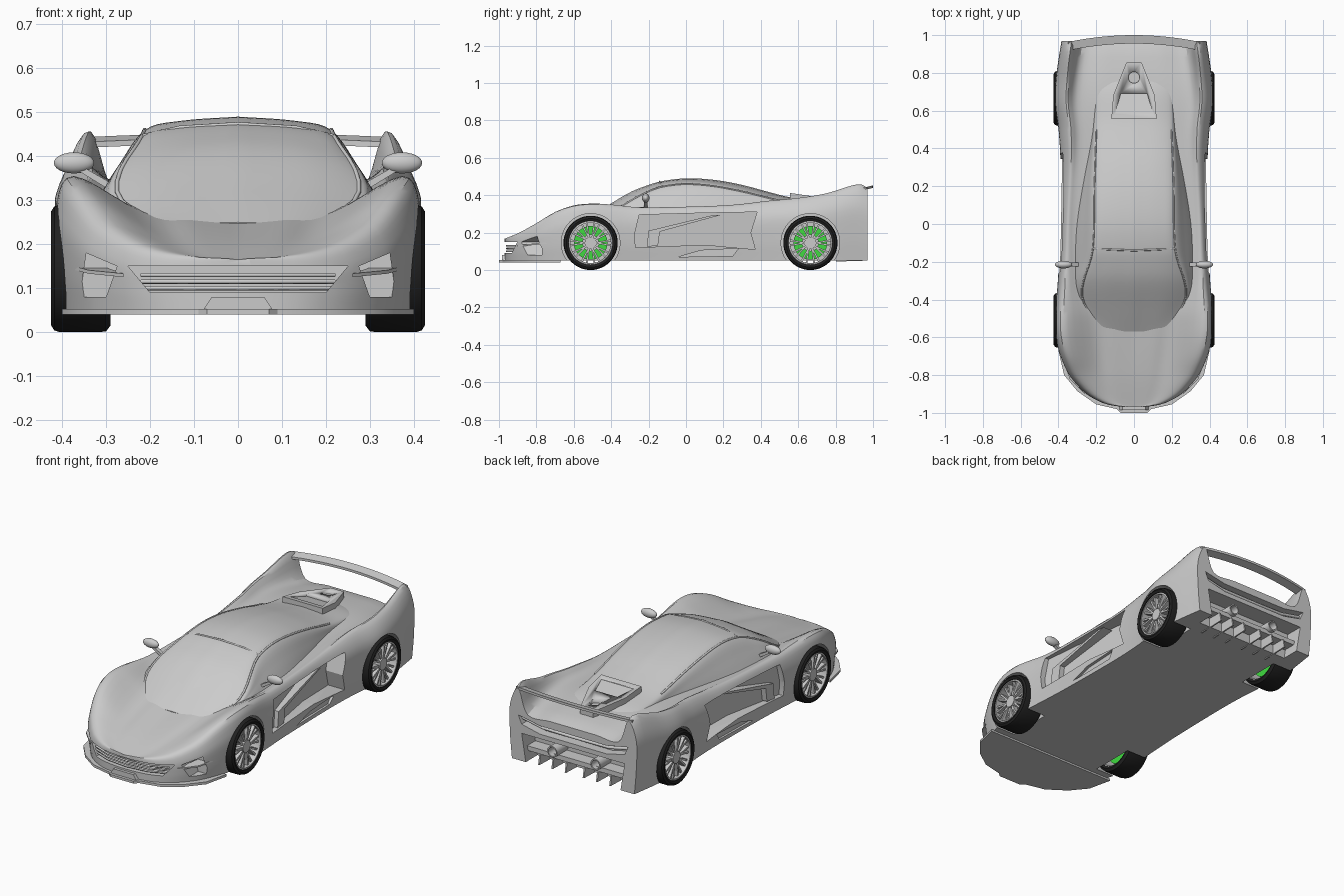
import bpy, bmesh
from math import sin, cos, pi, radians

if "Cube" in bpy.data.objects:
    bpy.data.objects.remove(bpy.data.objects["Cube"])

# ---------- helpers ----------
def interp(keys, t):
    if t <= keys[0][0]: return keys[0][1]
    if t >= keys[-1][0]: return keys[-1][1]
    i = max(k for k in range(len(keys) - 1) if keys[k][0] <= t)
    def slope(j):
        a, b = keys[max(j - 1, 0)], keys[min(j + 1, len(keys) - 1)]
        return (b[1] - a[1]) / (b[0] - a[0])
    (t0, p0), (t1, p1) = keys[i], keys[i + 1]
    h = t1 - t0
    s = (t - t0) / h
    return ((2*s**3 - 3*s**2 + 1)*p0 + (s**3 - 2*s**2 + s)*h*slope(i)
            + (3*s**2 - 2*s**3)*p1 + (s**3 - s**2)*h*slope(i + 1))

def make(name, parts, mirror=False, mat=None):
    bm = bmesh.new()
    for verts, faces in parts:
        for sx in ((1, -1) if mirror else (1,)):
            vs = [bm.verts.new((x * sx, y, z)) for x, y, z in verts]
            for f in faces: bm.faces.new([vs[i] for i in f])
    bmesh.ops.recalc_face_normals(bm, faces=bm.faces)
    me = bpy.data.meshes.new(name)
    bm.to_mesh(me); bm.free()
    ob = bpy.data.objects.new(name, me)
    bpy.context.collection.objects.link(ob)
    if mat: me.materials.append(mat)
    activate(ob)
    bpy.ops.object.shade_smooth_by_angle(angle=radians(32))
    return ob

def activate(ob):
    bpy.ops.object.select_all(action='DESELECT')
    ob.select_set(True)
    bpy.context.view_layer.objects.active = ob

def prism(pts, axis, lo, hi):
    val = lambda f, p: f(*p) if callable(f) else f
    put = {'x': lambda p, d: (d, p[0], p[1]), 'y': lambda p, d: (p[0], d, p[1]),
           'z': lambda p, d: (p[0], p[1], d)}[axis]
    n = len(pts)
    v = [put(p, val(lo, p)) for p in pts] + [put(p, val(hi, p)) for p in pts]
    return v, [list(range(n)), list(range(n, 2*n))] + [[i, (i+1) % n, (i+1) % n + n, i + n] for i in range(n)]

def lathe(profile, yc, zc, n=48):
    # closed profile of (x, radius) turned about the wheel axle
    m = len(profile)
    v = [(x, yc + r*cos(2*pi*k/n), zc + r*sin(2*pi*k/n)) for k in range(n) for x, r in profile]
    return v, [[k*m + j, k*m + (j+1) % m, (k+1) % n*m + (j+1) % m, (k+1) % n*m + j]
               for k in range(n) for j in range(m)]

def disc(y, z, r, n=40):
    return [(y + r*cos(2*pi*k/n), z + r*sin(2*pi*k/n)) for k in range(n)]

def loft(section, ys, sub=5):
    rings = []
    for y in ys:
        c = section(y)
        t = [i / sub for i in range((len(c) - 1)*sub + 1)]
        half = [(interp(list(enumerate(p[0] for p in c)), s), interp(list(enumerate(p[1] for p in c)), s)) for s in t]
        rings.append([(x, y, z) for x, z in half] + [(-x, y, z) for x, z in half[:0:-1]])
    m = len(rings[0])
    f = [[a*m + j, a*m + (j+1) % m, (a+1)*m + (j+1) % m, (a+1)*m + j] for a in range(len(ys)-1) for j in range(m)]
    f += [list(range(m)), list(range((len(ys)-1)*m, len(ys)*m))]
    return [v for r in rings for v in r], f

def cut(ob, name, parts, mirror=False):
    c = make(name, parts, mirror)
    c.hide_render = True
    mod = ob.modifiers.new(name, 'BOOLEAN')
    mod.operation, mod.object, mod.solver = 'DIFFERENCE', c, 'EXACT'
    activate(ob)
    bpy.ops.object.modifier_apply(modifier=mod.name)
    bpy.data.objects.remove(c)

def tube(name, paths, r):
    cu = bpy.data.curves.new(name, 'CURVE')
    cu.dimensions, cu.bevel_depth, cu.bevel_resolution, cu.use_fill_caps = '3D', r, 2, True
    for p in paths:
        s = cu.splines.new('POLY')
        s.points.add(len(p) - 1)
        for q, co in zip(s.points, p): q.co = (*co, 1)
    ob = bpy.data.objects.new(name, cu)
    bpy.context.collection.objects.link(ob)

def colour(name, rgb):
    m = bpy.data.materials.new(name)
    m.diffuse_color = (*rgb, 1)
    m.use_nodes = True
    m.node_tree.nodes["Principled BSDF"].inputs["Base Color"].default_value = m.diffuse_color
    return m

black, green = colour('rubber', (.015, .015, .015)), colour('brake_green', (.05, .7, .05))
WHEELS = ((-.51, .145), (.665, .145))

# ---------- main body shell ----------
W = [(-.97, .03), (-.965, .09), (-.95, .16), (-.9, .25), (-.85, .3), (-.8, .34), (-.7, .385), (-.6, .41), (-.5, .415),
     (-.3, .4), (-.1, .39), (.3, .385), (.5, .395), (.65, .415), (.8, .405), (.97, .38)]
RIDGE = [(-.97, .165), (-.9, .195), (-.8, .25), (-.7, .31), (-.6, .345), (-.5, .355), (-.4, .35), (-.25, .335),
         (0, .335), (.25, .345), (.45, .37), (.6, .385), (.75, .41), (.9, .455), (.95, .455), (.97, .44)]
CENTRE = [(-.97, .165), (-.8, .205), (-.55, .25), (-.3, .29), (0, .3), (.5, .345), (.7, .35), (.9, .33), (.97, .31)]
INNER = [(-.97, .166), (-.8, .208), (-.55, .262), (-.3, .305), (0, .325), (.5, .345), (.7, .345), (.9, .325), (.97, .31)]
INNER_X = [(-.97, .5), (-.5, .52), (-.3, .7), (0, .78), (.5, .72), (.97, .72)]
RIDGE_X = [(-.97, .88), (-.5, .9), (0, .92), (.5, .87), (.97, .87)]

def body_section(y):
    w, zf, zc, zi = (interp(k, y) for k in (W, RIDGE, CENTRE, INNER))
    xi, xf = w*interp(INNER_X, y), w*interp(RIDGE_X, y)
    return [(0, zc), (xi*.5, (zc + zi)/2), (xi, zi), (xf, zf), (w, .05 + .75*(zf - .05)),
            (w, .05 + .35*(zf - .05)), (w*.97, .05)]

ys = [-.97, -.967, -.963, -.957, -.947, -.935, -.92] + [-.9 + 1.87*i/64 for i in range(65)]
body = make('body_shell', [loft(body_section, ys)])
cut(body, 'arch_cut', [prism(disc(y, z, .157), 'x', .28, .5) for y, z in WHEELS], True)
cut(body, 'side_intake_cut', [prism([(-.27, .12), (-.275, .19), (-.25, .295), (.1, .305), (.38, .31), (.345, .2), (.37, .11), (.1, .135)],
    'x', lambda y, z: .372 - .09*(y + .28)/.66, .5)], True)
cut(body, 'sill_slot_cut', [prism([(-.04, .07), (.08, .105), (.28, .115), (.25, .075)], 'x', .365, .5)], True)
cut(body, 'mouth_cut', [prism([(-.25, .15), (.25, .15), (.2, .09), (-.2, .09)], 'y', -1.1, -.87)])
cut(body, 'corner_intake_cut', [prism([(.275, .15), (.345, .18), (.36, .08), (.3, .08)], 'y', -1.1, -.77)], True)
cut(body, 'rear_recess_cut', [prism([(-.31, .2), (.31, .2), (.28, .02), (-.28, .02)], 'y', .87, 1.1)])
cut(body, 'rear_slot_cut', [prism([(-.33, .295), (-.2, .27), (.2, .27), (.33, .295), (.31, .25), (.2, .225), (-.2, .225), (-.31, .25)], 'y', .92, 1.1)])
activate(body)
bpy.ops.object.shade_smooth_by_angle(angle=radians(32))

# ---------- cabin ----------
ROOF = [(-.57, .25), (-.45, .325), (-.3, .415), (-.2, .455), (-.13, .475), (0, .49), (.15, .482), (.3, .455),
        (.45, .415), (.55, .39), (.7, .365), (.8, .335)]
ROOF_X = [(-.57, .17), (-.38, .275), (-.14, .22), (.2, .21), (.5, .2), (.8, .19)]
DROP = [(-.57, .01), (-.38, .05), (-.14, .03), (.3, .035), (.8, .02)]
BELT_X = [(-.57, .18), (-.38, .3), (-.2, .32), (0, .315), (.25, .275), (.5, .225), (.8, .2)]
BELT_Z = [(-.57, .22), (-.38, .29), (0, .3), (.8, .3)]

def cabin_section(y):
    z, xr, d, xb, zb = (interp(k, y) for k in (ROOF, ROOF_X, DROP, BELT_X, BELT_Z))
    return [(0, z), (xr*.6, z - .3*d), (xr, z - d), ((xr + xb)/2 + .006, (z - d + zb)/2), (xb, zb)]

make('cabin', [loft(cabin_section, [-.57 + 1.37*i/48 for i in range(49)])])

def rail(y, k, s):
    x, z = cabin_section(y)[k]
    return (s*x, y, z)
tube('window_frame', [[rail(-.5 + i*.04, 2, s) for i in range(26)] for s in (1, -1)]
     + [[rail(-.13, 2, -1), rail(-.135, 1, -1), rail(-.14, 0, 1), rail(-.135, 1, 1), rail(-.13, 2, 1)]], .005)

# ---------- engine deck scoop ----------
deck = lambda x, y: .413 - .15*(y - .55)
scoop = make('engine_scoop', [prism([(-.12, .555), (.12, .555), (.11, .68), (.04, .855), (-.04, .855), (-.11, .68)], 'z', .32, deck)])
cut(scoop, 'scoop_cut', [prism([(-.1, .585), (.1, .585), (.07, .69), (-.07, .69)], 'z', lambda x, y: deck(x, y) - .1*(y - .58) - .005, .6),
                         prism(disc(0, .775, .03, 20), 'z', .36, .6)])

# ---------- rear wing ----------
xs = [-.35 + .7*i/24 for i in range(25)]
edge = [(x, 1 - .3*x*x) for x in xs] + [(x, .955 - .3*x*x) for x in reversed(xs)]
wz = lambda x, y: .432 + .25*(y - .97)
make('rear_wing', [prism(edge, 'z', wz, lambda x, y: wz(x, y) + .013)])

# ---------- nose parts ----------
half = [(.07, -1), (.09, -.98), (.2, -.955), (.3, -.885), (.37, -.8), (.4, -.67)]
make('front_splitter', [prism(half + [(-x, y) for x, y in reversed(half)], 'z', .04, .053)])
make('splitter_block', [prism([(-.08, .05), (-.06, .08), (.06, .08), (.08, .05)], 'y', -.985, -.9)])
tube('grille_bars', [[(-.22, -.905, z), (-.12, -.945, z), (0, -.958, z), (.12, -.945, z), (.22, -.905, z)]
                     for z in (.1, .115, .13)], .005)
make('corner_blades', [prism([(.26, -.9), (.34, -.82), (.385, -.7), (.3, -.76)], 'z', lambda x, y: .125 + .1*(y + .9),
                             lambda x, y: .133 + .1*(y + .9))], True)

# ---------- side blades and mirrors ----------
make('side_blade', [prism([(-.21, .125), (-.2, .21), (.15, .295), (.19, .295), (-.14, .205), (-.15, .13)], 'x', .3,
                          lambda y, z: .385 - .05*(y + .2))], True)
for s in (1, -1):
    bpy.ops.mesh.primitive_uv_sphere_add(segments=24, ring_count=12, location=(s*.373, -.215, .385))
    pod = bpy.context.object
    pod.name, pod.scale = 'mirror_pod', (.046, .02, .024)
    bpy.ops.object.shade_smooth()
make('mirror_stalk', [prism([(.295, .325), (.36, .365), (.36, .38), (.29, .34)], 'y', -.225, -.205)], True)

# ---------- tail parts ----------
pipe = [(x, y + .0, z) for x, y, z in lathe([(.86, .03), (.965, .03), (.965, .023), (.86, .023)], 0, 0, 28)[0]]
pf = lathe([(.86, .03), (.965, .03), (.965, .023), (.86, .023)], 0, 0, 28)[1]
make('exhaust_pipes', [([(.13 + y, x, .145 + z) for x, y, z in pipe], pf)], True)
make('diffuser_fins', [prism([(.8, .045), (.96, .05), (.95, .1), (.86, .1)], 'x', x, x + .008) for x in (.05, .13, .21)], True)
make('rear_beam', [prism([(-.3, .125), (.3, .125), (.29, .1), (-.29, .1)], 'y', .86, .94)])
tube('tail_lamp_strip', [[(s*.32, .945, .275), (s*.2, .945, .25), (0, .945, .248)] for s in (1, -1)], .008)

# ---------- wheels ----------
def spokes(yc, zc):
    parts = []
    for k in range(20):
        a = 2*pi*(k // 2)/10
        b = a + (.13 if k % 2 else -.13)
        ring = ((.028, a, -.14), (.118, b, -.045), (.118, b, .045), (.028, a, .14))
        parts.append(prism([(yc + r*cos(t + o), zc + r*sin(t + o)) for r, t, o in ring], 'x', .375, .405))
    return parts

for label, (yc, zc) in zip(('front', 'rear'), WHEELS):
    make(label + '_tyre', [lathe([(.295, .117), (.29, .13), (.3, .143), (.315, .145), (.405, .145), (.418, .141),
                                  (.425, .13), (.42, .117)], yc, zc)], True, black)
    make(label + '_rim', [lathe([(.295, .118), (.415, .118), (.418, .108), (.4, .111), (.3, .112)], yc, zc)], True)
    make(label + '_spokes', spokes(yc, zc) + [prism(disc(yc, zc, .032, 24), 'x', .33, .41)], True)
    make(label + '_brake_disc', [prism(disc(yc, zc, .09), 'x', .33, .342)], True, green)
    make(label + '_axle', [prism(disc(yc, zc, .045, 24), 'x', .27, .352)], True)
